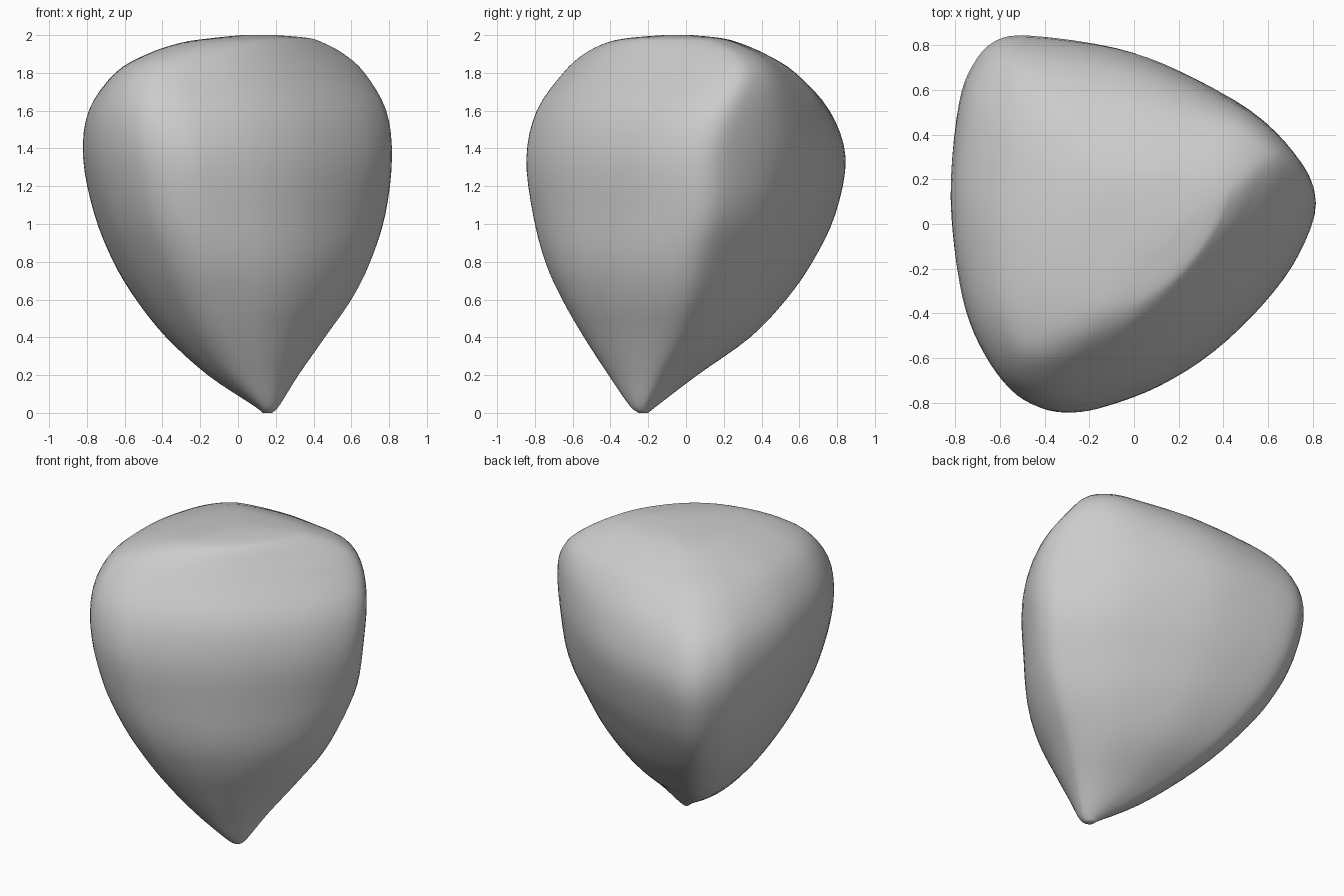
import bpy, bmesh

cube = bpy.data.objects.get("Cube")
if cube:
    bpy.data.objects.remove(cube, do_unlink=True)

# Widest outline of the rounded three-cornered stone, counter-clockwise
OUTLINE = [(.815, .07), (.73, .26), (.52, .49), (.2, .685), (-.08, .79),
           (-.46, .845), (-.62, .82), (-.72, .71), (-.78, .54), (-.815, .2),
           (-.795, -.11), (-.74, -.38), (-.65, -.58), (-.53, -.74), (-.4, -.82),
           (-.26, -.84), (-.11, -.81), (.12, -.72), (.36, -.57), (.585, -.36),
           (.74, -.15)]
# Each level: z, x min, x max, y min, y max, roundness,
# lean of the front right side, stretch from front right to back left
LEVELS = [(0, .13, .18, -.25, -.2, .6, 0, .2), (.04, .08, .22, -.3, -.15, .5, .1, .2),
          (.2, -.16, .32, -.41, .06, .4, .15, .22), (.4, -.38, .46, -.54, .34, .25, .15, .22),
          (.6, -.54, .6, -.655, .53, .15, .15, .2), (.8, -.66, .7, -.745, .67, .06, .13, .16),
          (1.05, -.76, .78, -.81, .79, 0, .1, .08), (1.35, -.82, .815, -.845, .845, 0, .03, 0),
          (1.6, -.79, .785, -.79, .76, .08, .1, -.06), (1.8, -.65, .67, -.65, .58, .22, .25, -.15),
          (1.9, -.48, .56, -.54, .42, .35, .33, -.2), (1.96, -.3, .45, -.42, .28, .45, .35, -.2),
          (1.985, -.13, .37, -.3, .18, .5, .35, -.2), (2, .02, .2, -.12, .03, .6, .35, -.2)]


def smooth_path(points, steps, closed=False):
    """Catmull-Rom interpolation of points in any dimension."""
    n = len(points)
    pick = (lambda i: points[i % n]) if closed else (lambda i: points[max(0, min(n - 1, i))])
    out = []
    for i in range(n if closed else n - 1):
        for s in range(steps):
            t = s / steps
            out.append([b + .5 * t * (c - a + t * (2*a - 5*b + 4*c - d + t * (3*(b - c) + d - a)))
                        for a, b, c, d in zip(pick(i - 1), pick(i), pick(i + 1), pick(i + 2))])
    return out if closed else out + [list(points[-1])]


def fit(values, low, high):
    """Scale a list of values into a range."""
    bottom, top = min(values), max(values)
    return [low + (high - low) * (v - bottom) / (top - bottom) for v in values]


def section(base, x0, x1, y0, y1, roundness, lean, stretch):
    """Round, lean and stretch the outline, then fit it to its extents."""
    xs, ys = [], []
    for x, y in base:
        blend = 1 - roundness + roundness / (x * x + y * y) ** .5
        x, y = x * blend, y * blend
        push = stretch * (x - y) / 2
        xs.append(x + push - .5 * lean * max(-y, 0) ** 2)
        ys.append(y - push + lean * max(x, 0) ** 2)
    return zip(fit(xs, x0, x1), fit(ys, y0, y1))


# Loft the outline through every level
outline = smooth_path(OUTLINE, 4, True)
base = list(zip(*(fit(axis, -1, 1) for axis in zip(*outline))))
bm = bmesh.new()
rings = [[bm.verts.new((x, y, z)) for x, y in section(base, *shape)]
         for z, *shape in smooth_path(LEVELS, 4)]
count = len(base)
for low, high in zip(rings, rings[1:]):
    for i in range(count):
        j = (i + 1) % count
        bm.faces.new((low[i], low[j], high[j], high[i]))
bm.faces.new(rings[0][::-1])
bm.faces.new(rings[-1])
for face in bm.faces:
    face.smooth = True
mesh = bpy.data.meshes.new("stone_body")
bm.to_mesh(mesh)
bm.free()
stone = bpy.data.objects.new("stone_body", mesh)
bpy.context.collection.objects.link(stone)

# Plain grey surface
grey = bpy.data.materials.new("stone_grey")
grey.use_nodes = True
colour = (.6, .6, .6, 1)
grey.diffuse_color = colour
grey.node_tree.nodes["Principled BSDF"].inputs["Base Color"].default_value = colour
mesh.materials.append(grey)
